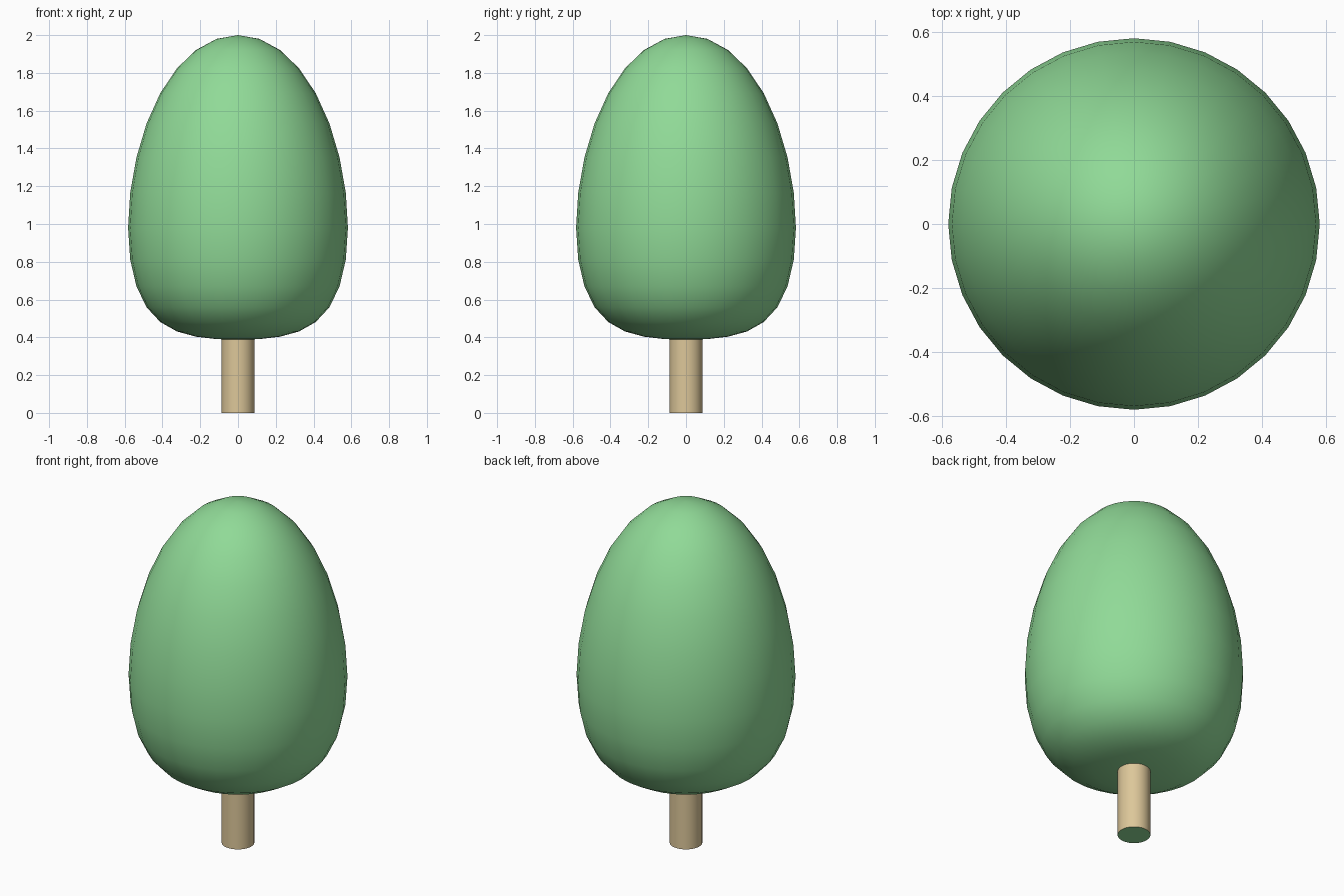
import bpy, math

if "Cube" in bpy.data.objects:
    bpy.data.objects.remove(bpy.data.objects["Cube"])


def material(name, color):
    m = bpy.data.materials.new(name)
    m.diffuse_color = color
    m.use_nodes = True
    m.node_tree.nodes["Principled BSDF"].inputs["Base Color"].default_value = m.diffuse_color
    return m


leaf = material("leaf_green", (0.28, 0.70, 0.31, 1))
bark = material("bark_tan", (0.72, 0.57, 0.32, 1))

# Crown: sphere remapped along z into an egg with a flattened base
bpy.ops.mesh.primitive_uv_sphere_add(segments=32, ring_count=16, radius=1)
crown = bpy.context.object
crown.name = "crown"
for v in crown.data.vertices:
    c = v.co.z
    v.co.x *= 0.582
    v.co.y *= 0.582
    v.co.z = 0.98 + 0.907 * c + 0.2135 * c**2 - 0.1005 * c**3
crown.data.materials.append(leaf)
bpy.ops.object.shade_smooth()

# Trunk: cylinder reaching just into the crown, with a green underside
bpy.ops.mesh.primitive_cylinder_add(vertices=32, radius=0.087, depth=0.40,
                                    location=(0, 0, 0.20))
trunk = bpy.context.object
trunk.name = "trunk"
trunk.data.materials.append(bark)
trunk.data.materials.append(leaf)
for p in trunk.data.polygons:
    p.material_index = 1 if abs(p.normal.z) > 0.5 else 0
bpy.ops.object.shade_smooth_by_angle(angle=math.radians(40))
